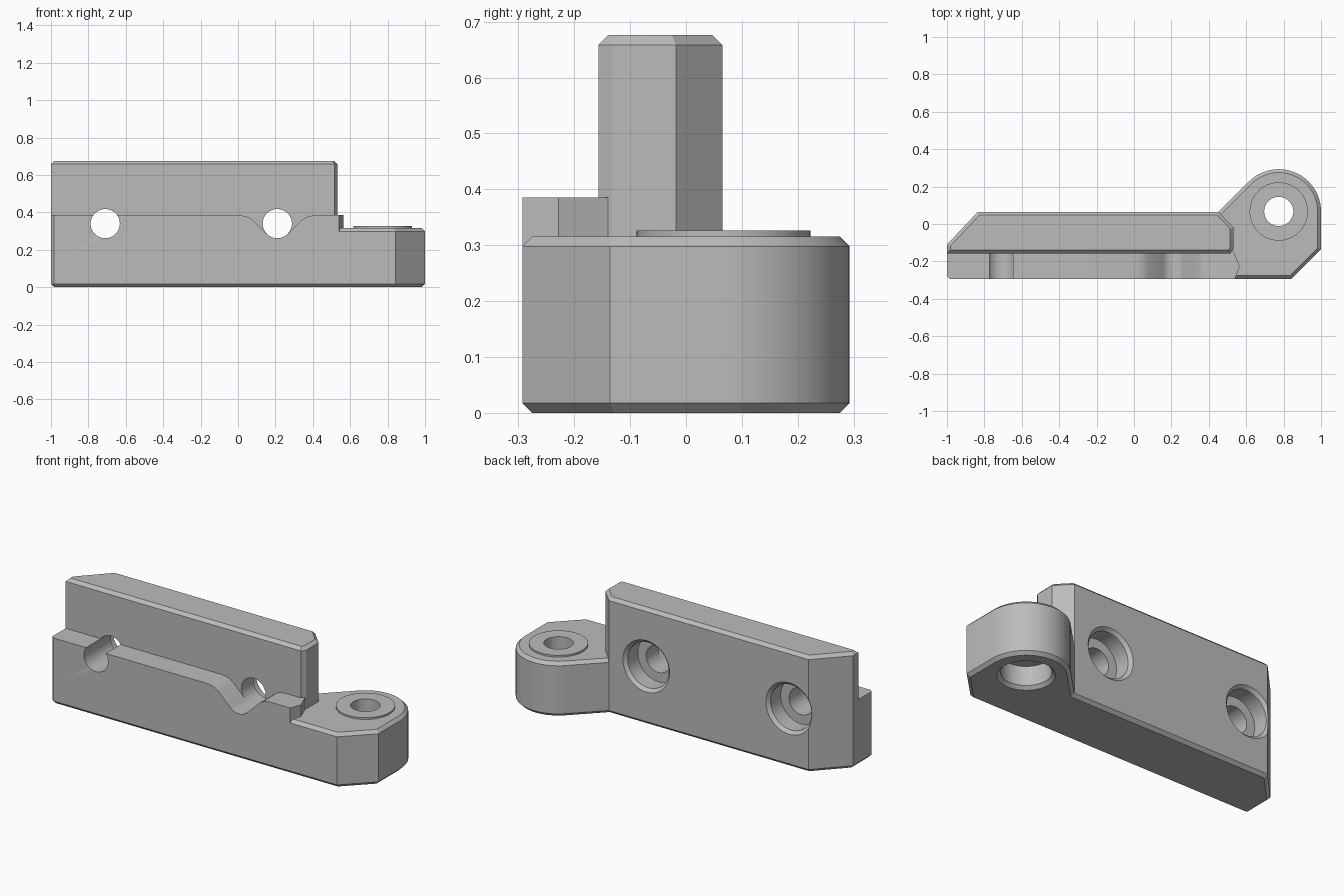
import bpy, bmesh, math
from mathutils import Matrix, Vector

cube = bpy.data.objects.get("Cube")
if cube:
    bpy.data.objects.remove(cube, do_unlink=True)

grey = bpy.data.materials.new("plain grey")
grey.use_nodes = True
grey.diffuse_color = (0.5, 0.5, 0.5, 1)
grey.node_tree.nodes["Principled BSDF"].inputs["Base Color"].default_value = (0.5, 0.5, 0.5, 1)

CHAMFER = 0.018
FRONT, WALL_FRONT, BACK = -0.293, -0.157, 0.065
PIVOT = Vector((0.774, 0.067))
PIVOT_R = 0.226
HOLE_R, BORE_R = 0.078, 0.132
HOLE_Z = 0.34
HOLE_XS = (-0.71, 0.21)


def arc(cx, cy, r, a0, a1, n):
    """Points on an arc, angles in degrees."""
    angles = [math.radians(a0 + (a1 - a0) * i / n) for i in range(n + 1)]
    return [(cx + r * math.cos(a), cy + r * math.sin(a)) for a in angles]


def finish(name, bm):
    bmesh.ops.recalc_face_normals(bm, faces=bm.faces)
    mesh = bpy.data.meshes.new(name)
    bm.to_mesh(mesh)
    bm.free()
    obj = bpy.data.objects.new(name, mesh)
    bpy.context.collection.objects.link(obj)
    mesh.materials.append(grey)
    return obj


def prism(name, outline, low, high, upright=False, chamfer_low=0, chamfer_high=0):
    """Extrude an XY outline along z, or an XZ outline along y if upright."""
    bm = bmesh.new()
    base = bm.faces.new([bm.verts.new((a, b, low)) for a, b in outline])
    extruded = bmesh.ops.extrude_face_region(bm, geom=[base], use_keep_orig=True)["geom"]
    top = [v for v in extruded if isinstance(v, bmesh.types.BMVert)]
    bmesh.ops.translate(bm, verts=top, vec=(0, 0, high - low))
    bmesh.ops.recalc_face_normals(bm, faces=bm.faces)
    for level, size in ((low, chamfer_low), (high, chamfer_high)):
        if size:
            rim = [e for e in bm.edges if all(abs(v.co.z - level) < 1e-5 for v in e.verts)]
            bmesh.ops.bevel(bm, geom=rim, offset=size, segments=1, affect='EDGES')
    if upright:
        for v in bm.verts:
            v.co = (v.co.x, v.co.z, v.co.y)
    return finish(name, bm)


def cone(name, r1, r2, start, end):
    """Round cutter between two points."""
    a, b = Vector(start), Vector(end)
    bm = bmesh.new()
    turn = (b - a).to_track_quat('Z', 'Y').to_matrix().to_4x4()
    bmesh.ops.create_cone(bm, cap_ends=True, segments=48, radius1=r1, radius2=r2,
                          depth=(b - a).length, matrix=Matrix.Translation((a + b) / 2) @ turn)
    return finish(name, bm)


def combine(target, other, operation):
    mod = target.modifiers.new(operation.lower(), 'BOOLEAN')
    mod.operation, mod.solver, mod.object = operation, 'EXACT', other
    bpy.context.view_layer.update()
    graph = bpy.context.evaluated_depsgraph_get()
    mesh = bpy.data.meshes.new_from_object(target.evaluated_get(graph))
    target.modifiers.clear()
    target.data = mesh
    bpy.data.objects.remove(other, do_unlink=True)


# Base plate with the rounded pivot end
outline = [(-0.985, FRONT), (0.843, FRONT), (1, -0.136)]
outline += arc(PIVOT.x, PIVOT.y, PIVOT_R, 0, 135, 24)
outline += [(0.452, BACK), (-0.835, BACK), (-1, -0.11), (-1, FRONT + 0.015)]
body = prism("bracket_body", outline, 0, 0.316, chamfer_low=CHAMFER, chamfer_high=CHAMFER)

# Front ledge
ledge = [(-0.985, FRONT), (0.54, FRONT), (0.565, -0.228), (0.53, -0.14),
         (-1, -0.14), (-1, FRONT + 0.015)]
combine(body, prism("front_ledge", ledge, 0.1, 0.385), 'UNION')

# Troughs in the ledge that lead to the screw holes
flare = [(-0.2, 0.09), (-0.2, 0.045), (-0.175, 0.041), (-0.155, 0.034), (-0.135, 0.022)]
trough = flare + arc(0, 0, HOLE_R, 225, 315, 12) + [(-a, b) for a, b in reversed(flare)]
for x in HOLE_XS:
    cutter = prism("trough_cutter", [(a + x, b + HOLE_Z) for a, b in trough],
                   FRONT - 0.1, WALL_FRONT, upright=True)
    combine(body, cutter, 'DIFFERENCE')

# Tall wall with its upper corner cut off
wall = prism("wall", [(-1, WALL_FRONT), (0.515, WALL_FRONT), (0.532, -0.132), (0.532, -0.018),
                      (0.452, BACK), (-0.835, BACK), (-1, -0.11)],
             0.1, 0.676, chamfer_high=CHAMFER)
corner = prism("corner_cutter", [(-1.1, 0.441), (-0.765, 0.776), (-1.1, 0.776)],
               -0.5, 0.5, upright=True)
combine(wall, corner, 'DIFFERENCE')
combine(body, wall, 'UNION')

# Raised boss around the pivot hole
combine(body, prism("pivot_boss", arc(PIVOT.x, PIVOT.y, 0.156, 0, 352.5, 47), 0.2, 0.326), 'UNION')


def drill(at, inward, depth):
    """Through hole, counterbore and chamfered rim."""
    at, inward = Vector(at), Vector(inward)
    for r1, r2, d0, d1 in ((HOLE_R, HOLE_R, -0.05, 0.6),
                           (BORE_R, BORE_R, -0.05, depth),
                           (BORE_R + 2 * CHAMFER, BORE_R, -CHAMFER, CHAMFER)):
        combine(body, cone("drill", r1, r2, at + inward * d0, at + inward * d1), 'DIFFERENCE')


for x in HOLE_XS:
    drill((x, BACK, HOLE_Z), (0, -1, 0), 0.11)
drill((PIVOT.x, PIVOT.y, 0), (0, 0, 1), 0.13)

bpy.ops.object.select_all(action='DESELECT')
body.select_set(True)
bpy.context.view_layer.objects.active = body
bpy.ops.object.shade_smooth_by_angle(angle=math.radians(30))
